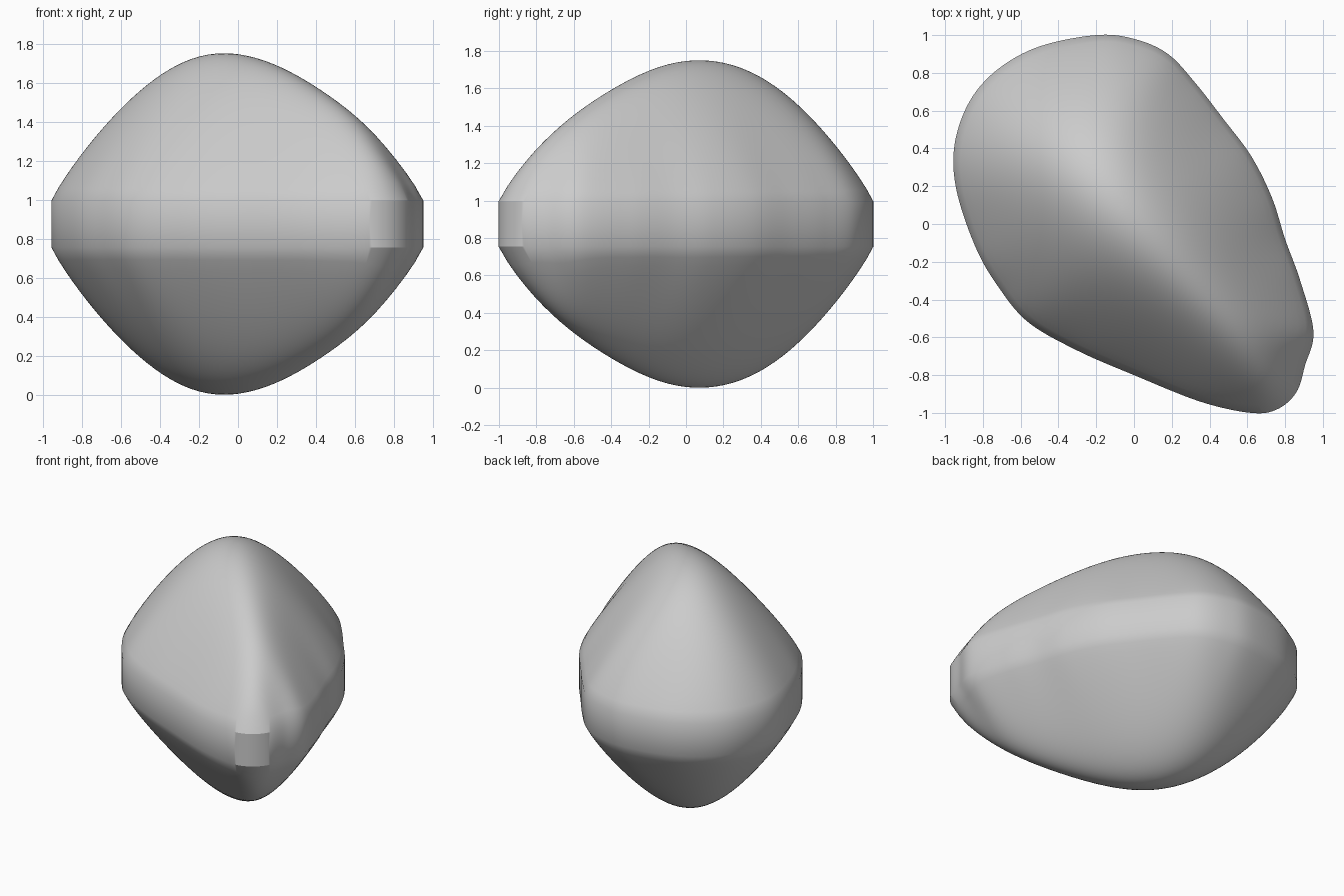
import bpy
import bmesh
import math
from mathutils import Vector

cube = bpy.data.objects.get("Cube")
if cube:
    bpy.data.objects.remove(cube, do_unlink=True)

BAND = .12       # half height of the straight waist
DOME = .755      # rise of each dome above the band
RINGS = 24


def make_material(name, color):
    material = bpy.data.materials.new(name)
    material.use_nodes = True
    material.diffuse_color = color
    shader = material.node_tree.nodes["Principled BSDF"]
    shader.inputs["Base Color"].default_value = color
    return material


def spline(before, start, end, after, t):
    """Smooth point between start and end, guided by both neighbours."""
    return 0.5 * (2 * start + (end - before) * t
                  + (2 * before - 5 * start + 4 * end - after) * t * t
                  + (3 * start - before - 3 * end + after) * t ** 3)


def closed_curve(points, steps):
    count = len(points)
    return [spline(points[i - 1], points[i], points[(i + 1) % count],
                   points[(i + 2) % count], step / steps)
            for i in range(count) for step in range(steps)]


# Outline of the waist band, counter-clockwise from the front tip
outline = closed_curve([Vector(p) for p in (
    (.62, -1), (.76, -.98), (.86, -.89), (.905, -.75), (.95, -.57),
    (.88, -.3), (.8, -.08), (.73, .14), (.62, .36), (.47, .56),
    (.33, .74), (.18, .9), (0, .98), (-.2, 1), (-.5, .94),
    (-.72, .82), (-.87, .65), (-.95, .42), (-.94, .18), (-.84, -.12),
    (-.72, -.33), (-.56, -.52), (-.3, -.67), (0, -.8), (.35, -.94))], 10)
count = len(outline)
lengths = [(outline[i] - outline[i - 1]).length for i in range(count)]


def inset_depth(point):
    """Smoothed distance from the outline, so ridges come out rounded."""
    total = sum(length / (point - edge).length_squared ** 2
                for edge, length in zip(outline, lengths))
    return total ** (-1 / 3)


# Nested rings closing on the peak, each point raised by its inset depth
peak = Vector((-.05, .12))
layers = [[peak + (p - peak) * (1 - k / RINGS) for p in outline]
          for k in range(RINGS)]
depths = [[0] * count] + [[inset_depth(q) for q in layer]
                          for layer in layers[1:]]
peak_depth = inset_depth(peak)
deepest = max(peak_depth, max(map(max, depths)))


def dome_height(depth):
    return BAND + DOME * (depth / deepest) ** .9


# Upper half of the stone: straight band, then the dome
bm = bmesh.new()
rings = [[bm.verts.new((p.x, p.y, 0)) for p in outline]]
for layer, layer_depths in zip(layers, depths):
    rings.append([bm.verts.new((q.x, q.y, dome_height(depth)))
                  for q, depth in zip(layer, layer_depths)])
top = bm.verts.new((peak.x, peak.y, dome_height(peak_depth)))

for lower, upper in zip(rings, rings[1:]):
    for i in range(count):
        j = (i + 1) % count
        bm.faces.new((lower[i], lower[j], upper[j], upper[i]))
for i in range(count):
    bm.faces.new((rings[-1][i], rings[-1][(i + 1) % count], top))

mesh = bpy.data.meshes.new("stone_body")
bm.to_mesh(mesh)
bm.free()
mesh.materials.append(make_material("stone grey", (.6, .6, .6, 1)))

stone = bpy.data.objects.new("stone_body", mesh)
bpy.context.collection.objects.link(stone)
stone.location.z = BAND + DOME

# Smooth domes with a crisp edge along the band
bpy.ops.object.select_all(action="DESELECT")
stone.select_set(True)
bpy.context.view_layer.objects.active = stone
bpy.ops.object.shade_smooth_by_angle(angle=math.radians(30))

# The lower half repeats the upper half
mirror = stone.modifiers.new("lower_half", "MIRROR")
mirror.use_axis = (False, False, True)
